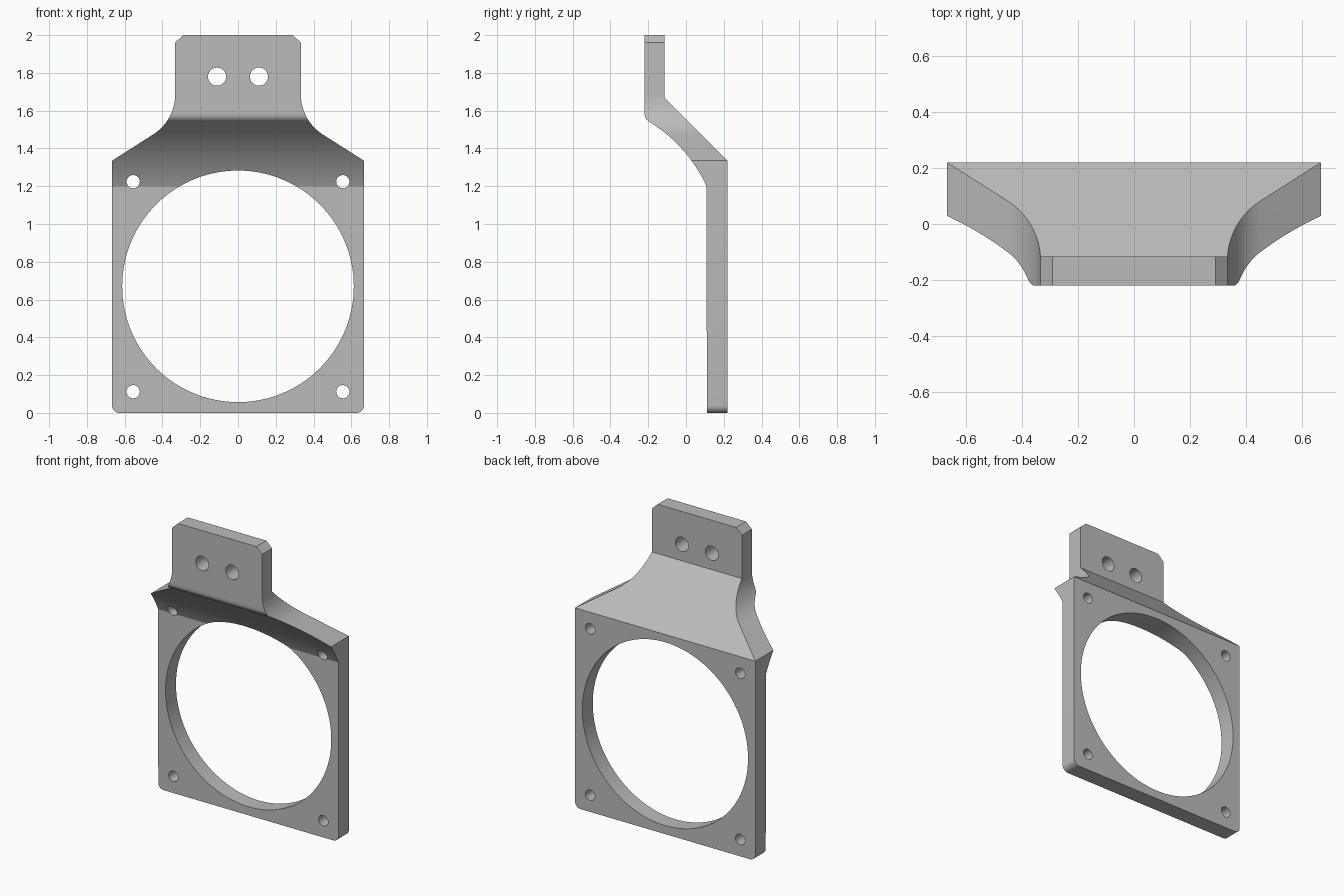
import bpy
import bmesh
from math import sin, cos, radians, atan2
from mathutils import Vector

cube = bpy.data.objects.get("Cube")
if cube:
    bpy.data.objects.remove(cube, do_unlink=True)

grey = bpy.data.materials.new("plain grey")
grey.use_nodes = True
colour = (0.5, 0.5, 0.5, 1)
grey.diffuse_color = colour
grey.node_tree.nodes["Principled BSDF"].inputs["Base Color"].default_value = colour


def arc(cx, cy, r, start, end, steps):
    """Points on an arc, angles in radians."""
    angles = [start + (end - start) * i / steps for i in range(steps + 1)]
    return [(cx + r * cos(a), cy + r * sin(a)) for a in angles]


def prism(name, points, place, sweep):
    """Extrude a flat outline; place maps its 2D points into space."""
    bm = bmesh.new()
    face = bm.faces.new([bm.verts.new(place(u, v)) for u, v in points])
    new = bmesh.ops.extrude_face_region(bm, geom=[face])["geom"]
    moved = [g for g in new if isinstance(g, bmesh.types.BMVert)]
    bmesh.ops.translate(bm, verts=moved, vec=Vector(sweep))
    bmesh.ops.recalc_face_normals(bm, faces=bm.faces)
    mesh = bpy.data.meshes.new(name)
    bm.to_mesh(mesh)
    bm.free()
    mesh.materials.append(grey)
    obj = bpy.data.objects.new(name, mesh)
    bpy.context.collection.objects.link(obj)
    return obj


def through_y(name, points):
    return prism(name, points, lambda x, z: (x, -1, z), (0, 2, 0))


def cut(target, tool, operation):
    mod = target.modifiers.new(tool.name, 'BOOLEAN')
    mod.object, mod.operation, mod.solver = tool, operation, 'EXACT'
    bpy.context.view_layer.objects.active = target
    bpy.ops.object.modifier_apply(modifier=mod.name)
    bpy.data.objects.remove(tool, do_unlink=True)


# Side profile: plate, sloping neck with hollow underside, offset tab
cy, cz, r = -0.611, 0.864, 0.795
hollow = arc(cy, cz, r, atan2(1.545 - cz, -0.2 - cy), atan2(1.2 - cz, 0.11 - cy), 24)
side = [(0.22, 0), (0.22, 1.335), (-0.115, 1.67), (-0.115, 2), (-0.22, 2),
        (-0.22, 1.59), (-0.218, 1.57), (-0.211, 1.555)] + hollow + [(0.11, 0)]
bracket = prism("fan_bracket", side, lambda y, z: (-0.8, y, z), (1.6, 0, 0))

# Front outline: rounded foot corners, flared shoulders, chamfered tab
half = arc(0.627, 0.04, 0.04, radians(-90), 0, 8)
half += [(0.667, 1.335)]
half += arc(0.583, 1.685, 0.25, radians(238), radians(180), 16)
half += [(0.333, 1.96), (0.29, 2.0)]
outline = half + [(-x, z) for x, z in reversed(half)]
cut(bracket, through_y("outline", outline), 'INTERSECT')

# Fan opening, corner screw holes and tab holes
holes = [(0, 0.67, 0.613, 128)]
for s in (-1, 1):
    holes += [(s * 0.555, z, 0.035, 32) for z in (0.112, 1.224)]
    holes.append((s * 0.111, 1.78, 0.048, 32))
for x, z, radius, sides in holes:
    ring = arc(x, z, radius, 0, radians(360), sides)[:-1]
    cut(bracket, through_y("hole", ring), 'DIFFERENCE')

bracket.select_set(True)
bpy.context.view_layer.objects.active = bracket
bpy.ops.object.shade_smooth_by_angle(angle=radians(25))
